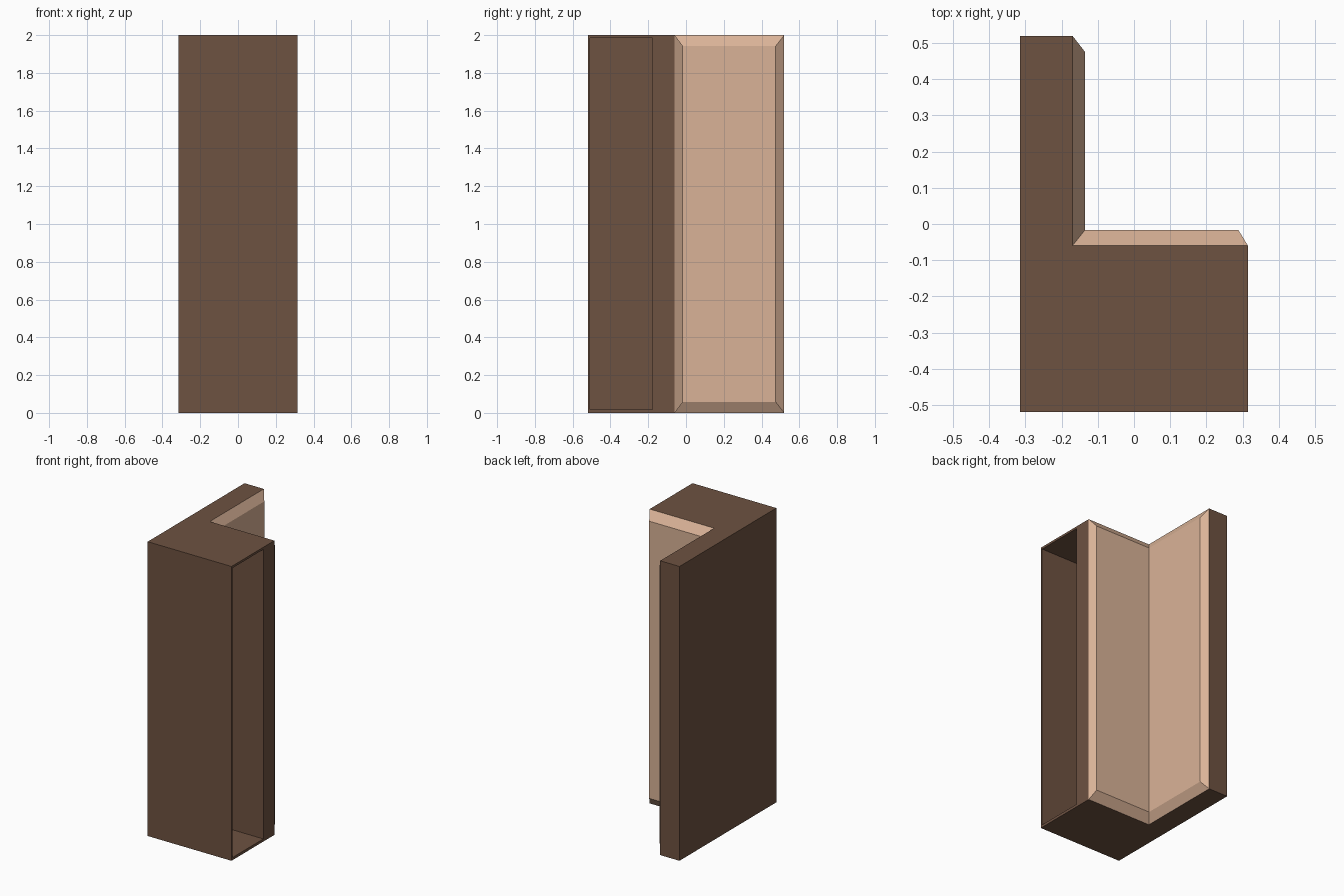
import bpy, bmesh

if "Cube" in bpy.data.objects:
    bpy.data.objects.remove(bpy.data.objects["Cube"])

HEIGHT = 2.0
HX, HY = 0.315, 0.52
STEP_X, STEP_Y = -0.17, -0.06      # inner corner of the L-shaped plan


def material(name, rgb):
    m = bpy.data.materials.new(name)
    m.diffuse_color = (*rgb, 1.0)
    m.use_nodes = True
    m.node_tree.nodes["Principled BSDF"].inputs["Base Color"].default_value = m.diffuse_color
    return m


def add_object(name, bm, mat=None):
    bmesh.ops.recalc_face_normals(bm, faces=bm.faces)
    mesh = bpy.data.meshes.new(name)
    bm.to_mesh(mesh)
    bm.free()
    ob = bpy.data.objects.new(name, mesh)
    bpy.context.collection.objects.link(ob)
    if mat:
        mesh.materials.append(mat)
    return ob


def prism(name, outline, z0, z1, mat=None):
    bm = bmesh.new()
    face = bm.faces.new([bm.verts.new((x, y, z0)) for x, y in outline])
    ext = bmesh.ops.extrude_face_region(bm, geom=[face])["geom"]
    verts = [g for g in ext if isinstance(g, bmesh.types.BMVert)]
    bmesh.ops.translate(bm, verts=verts, vec=(0, 0, z1 - z0))
    return add_object(name, bm, mat)


brown = material("brown_wood", (0.155, 0.084, 0.053))
tan = material("tan_padding", (0.70, 0.45, 0.31))

# L-shaped shell
shell = prism("seat_shell", [(-HX, -HY), (HX, -HY), (HX, STEP_Y), (STEP_X, STEP_Y),
                             (STEP_X, HY), (-HX, HY)], 0, HEIGHT, brown)

# Storage recess open on the right end
cutter = prism("recess_cutter", [(-0.30, -0.508), (0.40, -0.508),
                                 (0.40, -0.178), (-0.30, -0.178)], 0.018, 1.985)
cutter.hide_render = True
cutter.hide_viewport = True
cut = shell.modifiers.new("recess", "BOOLEAN")
cut.object = cutter
cut.operation = "DIFFERENCE"
cut.solver = "EXACT"
bpy.context.view_layer.objects.active = shell
shell.select_set(True)
bpy.ops.object.modifier_apply(modifier=cut.name)
bpy.data.objects.remove(cutter)

# Mitred padding: outer rim on the shell, raised rim with chamfered edges
rim = [(STEP_X, HY), (STEP_X, STEP_Y), (HX, STEP_Y)]
raised = [(-0.135, 0.475), (-0.135, -0.016), (0.288, -0.016)]
bm = bmesh.new()


def loop(points, z0, z1):
    return [bm.verts.new((x, y, z0)) for x, y in points] + \
           [bm.verts.new((x, y, z1)) for x, y in reversed(points)]


low = loop(rim, 0, HEIGHT)
top = loop(raised, 0.058, HEIGHT - 0.058)
for i in range(6):
    j = (i + 1) % 6
    bm.faces.new((low[i], low[j], top[j], top[i]))
for ring in (low, top):
    bm.faces.new((ring[0], ring[1], ring[4], ring[5]))
    bm.faces.new((ring[1], ring[2], ring[3], ring[4]))
# Drop the hidden backing that lies against the shell
bmesh.ops.delete(bm, geom=[f for f in bm.faces if all(v in low for v in f.verts)],
                 context="FACES_ONLY")
pad = add_object("seat_and_back_padding", bm, tan)
# Make the raised side face outward from the inner corner
if pad.data.polygons[-1].normal.y < -0.5 or pad.data.polygons[-2].normal.x < -0.5:
    pad.data.flip_normals()
